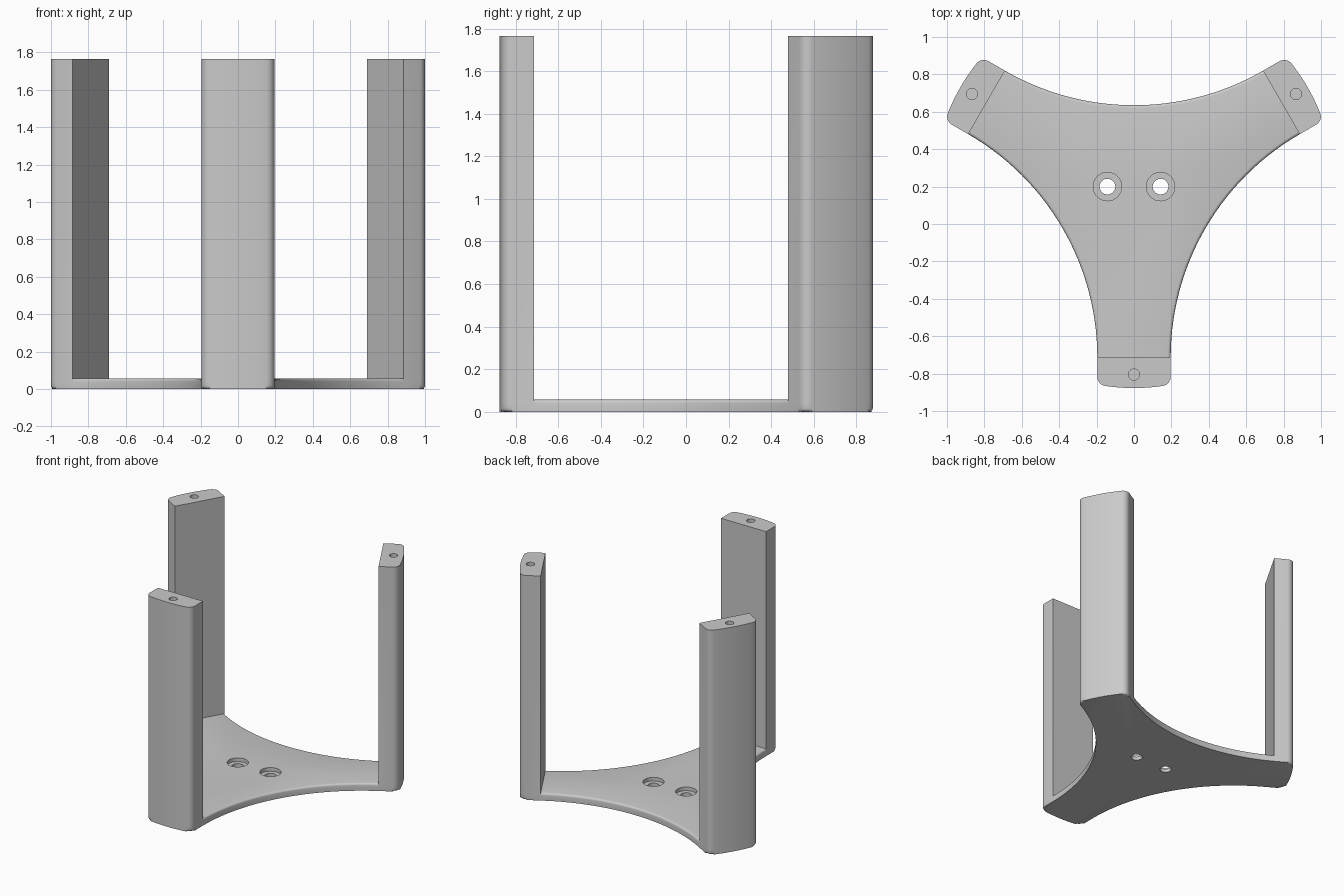
import bpy, bmesh
from math import sin, cos, pi, sqrt, asin, radians

cube = bpy.data.objects.get("Cube")
if cube:
    bpy.data.objects.remove(cube, do_unlink=True)

CY = 0.195                    # y of the three-fold axis
HALF_W, INNER, OUTER = 0.196, 0.91, 1.072
CORNER, SOFT = 0.05, 0.016    # rounding of post corners and of plate rims
PLATE_Z, TOP_Z, POCKET_Z = 0.057, 1.765, 1.54
ANGLES = [radians(-90 + 120 * k) for k in range(3)]

grey = bpy.data.materials.new("plain grey")
grey.use_nodes = True
colour = (0.59, 0.59, 0.59, 1)
grey.diffuse_color = colour
grey.node_tree.nodes["Principled BSDF"].inputs["Base Color"].default_value = colour


def post_section(a):
    """Post outline: flat inside, arc outside, rounded outer corners."""
    u = HALF_W - CORNER
    r = sqrt((OUTER - CORNER) ** 2 - u * u)
    lean = asin(u / (OUTER - CORNER))
    half = [(HALF_W, INNER)]
    for i in range(9):
        t = (pi / 2 - lean) * i / 8
        half.append((u + CORNER * cos(t), r + CORNER * sin(t)))
    for i in range(1, 6):
        t = lean * (1 - i / 6)
        half.append((OUTER * sin(t), OUTER * cos(t)))
    pts = [(-p, q) for p, q in half] + [(0, OUTER)] + half[::-1]
    return [(q * cos(a) - p * sin(a), CY + q * sin(a) + p * cos(a)) for p, q in pts]


def web_arc(a, inset=0, steps=28):
    """Concave edge, tangent to the sides of both neighbouring arms."""
    radius = 2 * (INNER * sin(pi / 3) - HALF_W / 2)
    dist = INNER / 2 + HALF_W * sin(pi / 3) + radius * cos(pi / 6)
    m = a + pi / 3
    out = []
    for i in range(steps + 1):
        t = m + pi + pi / 6 - pi / 3 * i / steps
        out.append((dist * cos(m) + (radius + inset) * cos(t),
                    CY + dist * sin(m) + (radius + inset) * sin(t)))
    return out


bm = bmesh.new()


def verts_at(points, z):
    return [bm.verts.new((x, y, z)) for x, y in points]


def strip(low, high):
    """Quads between two rows of vertices."""
    for i in range(len(low) - 1):
        bm.faces.new((low[i], low[i + 1], high[i + 1], high[i]))


# Underside and outer walls up to the shoulder of the plate
shoulder = PLATE_Z - SOFT
sections = [post_section(a) for a in ANGLES]
arcs = [web_arc(a)[1:-1] for a in ANGLES]
bottom, wall = [], []
rings, webs = [], []
for section, arc in zip(sections, arcs):
    bottom += verts_at(section + arc, 0)
    rings.append(verts_at(section, shoulder))
    webs.append(verts_at(arc, shoulder))
    wall += rings[-1] + webs[-1]
bm.faces.new(bottom[::-1])
strip(bottom + bottom[:1], wall + wall[:1])

# Rounded upper edge of each web, then the flat plate top
fillets = []
for k, a in enumerate(ANGLES):
    rows = [[rings[k][-1]] + webs[k] + [rings[(k + 1) % 3][0]]]
    for i in range(1, 5):
        t = pi / 2 * i / 4
        rows.append(verts_at(web_arc(a, SOFT * (1 - cos(t))), shoulder + SOFT * sin(t)))
        strip(rows[-2], rows[-1])
    fillets.append(rows)
bm.faces.new([v for rows in fillets for v in rows[-1]])

# Posts rising from the plate, their inner faces meeting the rounded edges
for k, ring in enumerate(rings):
    upper = verts_at(sections[k], TOP_Z)
    strip(ring, upper)
    bm.faces.new(upper)
    before = [row[-1] for row in fillets[k - 1]]
    after = [row[0] for row in fillets[k]]
    bm.faces.new([upper[-1], upper[0]] + before + after[::-1])

# Soften the underside rim
rim = [bm.edges.get(pair) for pair in zip(bottom, bottom[1:] + bottom[:1])]
bmesh.ops.bevel(bm, geom=rim, offset=SOFT, segments=3, profile=0.5, affect='EDGES')
bmesh.ops.recalc_face_normals(bm, faces=bm.faces)
mesh = bpy.data.meshes.new("three_post_stand")
bm.to_mesh(mesh)
bm.free()
mesh.materials.append(grey)
stand = bpy.data.objects.new("three_post_stand", mesh)
bpy.context.collection.objects.link(stand)


def cut(cutter):
    """Subtract the cutter from the stand, then discard it."""
    cutter.hide_render = True
    cutter.data.materials.append(grey)
    bpy.context.view_layer.objects.active = stand
    mod = stand.modifiers.new("cut", 'BOOLEAN')
    mod.operation, mod.solver, mod.object = 'DIFFERENCE', 'EXACT', cutter
    bpy.ops.object.modifier_apply(modifier=mod.name)
    bpy.data.objects.remove(cutter, do_unlink=True)


def cut_hole(x, y, radius, z0, z1):
    bpy.ops.mesh.primitive_cylinder_add(vertices=32, radius=radius, depth=z1 - z0,
                                        location=(x, y, (z0 + z1) / 2))
    cut(bpy.context.object)


# Screw holes in the post tops
for a in ANGLES:
    cut_hole(cos(a), CY + sin(a), 0.03, POCKET_Z + 0.003, TOP_Z + 0.1)

# Counterbored mounting holes in the plate
for x in (-0.142, 0.142):
    cut_hole(x, 0.2, 0.042, -0.1, 0.2)
    cut_hole(x, 0.2, 0.076, 0.028, 0.2)

# Front pocket with the cable notch below it, as one L-shaped cutter
profile = [(-0.13, -0.1), (-0.04, -0.1), (-0.04, PLATE_Z), (0.13, PLATE_Z),
           (0.13, POCKET_Z), (-0.13, POCKET_Z)]
bm = bmesh.new()
front = bm.faces.new([bm.verts.new((x, -1, z)) for x, z in profile])
pushed = bmesh.ops.extrude_face_region(bm, geom=[front])["geom"]
for v in pushed:
    if isinstance(v, bmesh.types.BMVert):
        v.co.y = -0.785
bmesh.ops.recalc_face_normals(bm, faces=bm.faces)
pocket_mesh = bpy.data.meshes.new("pocket_cutter")
bm.to_mesh(pocket_mesh)
bm.free()
pocket = bpy.data.objects.new("pocket_cutter", pocket_mesh)
bpy.context.collection.objects.link(pocket)
cut(pocket)

bpy.ops.object.select_all(action='DESELECT')
stand.select_set(True)
bpy.context.view_layer.objects.active = stand
bpy.ops.object.shade_smooth_by_angle(angle=radians(32))
